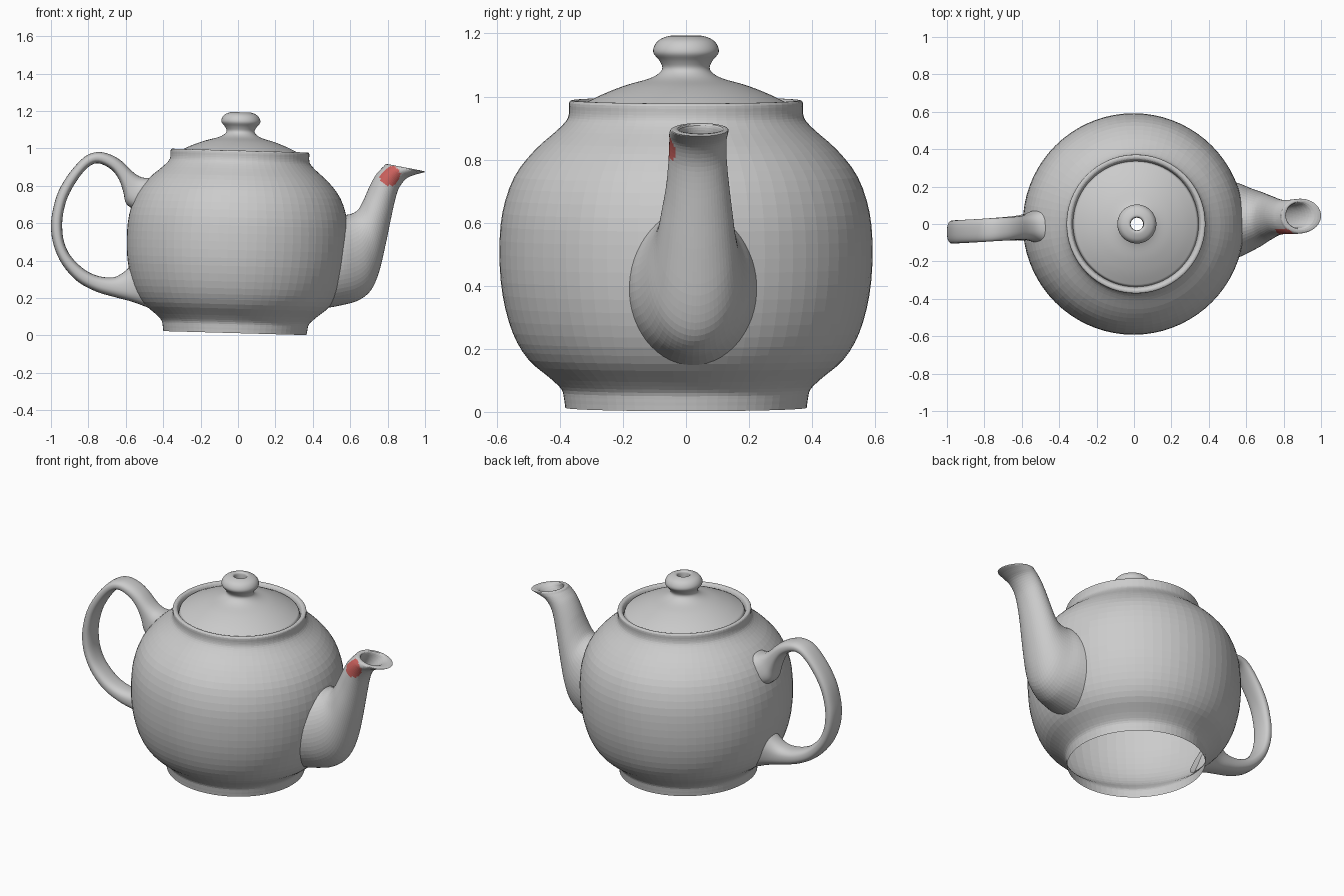
import bpy, bmesh
from math import sin, cos, pi, copysign
from mathutils import Vector, Matrix


def smooth_path(pts, steps):
    """Catmull-Rom interpolation of equal-length tuples."""
    out, n = [], len(pts)
    for i in range(n - 1):
        p0, p1, p2, p3 = (pts[max(0, min(n - 1, i + k))] for k in (-1, 0, 1, 2))
        for s in range(steps):
            t = s / steps
            out.append(tuple(0.5 * (2 * b + (c - a) * t + (2 * a - 5 * b + 4 * c - d) * t * t
                                    + (3 * b - a - 3 * c + d) * t ** 3)
                             for a, b, c, d in zip(p0, p1, p2, p3)))
    return out + [pts[-1]]


def skin(name, rings, smooth=True):
    """Join closed rings of points into an open shell."""
    bm = bmesh.new()
    loops = [[bm.verts.new(p) for p in r] for r in rings]
    n = len(loops[0])
    for a, b in zip(loops, loops[1:]):
        for i in range(n):
            j = (i + 1) % n
            bm.faces.new((a[i], a[j], b[j], b[i]))
    bmesh.ops.recalc_face_normals(bm, faces=bm.faces)
    me = bpy.data.meshes.new(name)
    bm.to_mesh(me)
    bm.free()
    for p in me.polygons:
        p.use_smooth = smooth
    ob = bpy.data.objects.new(name, me)
    bpy.context.collection.objects.link(ob)
    return ob


# The pot leans very slightly towards the spout
PIVOT = Vector((0, 0, 0.6))
LEAN = Matrix.Translation(PIVOT) @ Matrix.Rotation(0.028, 4, 'Y') @ Matrix.Translation(-PIVOT)


def lathe(name, profile, segs, steps, smooth=True):
    rings = [[LEAN @ Vector((r * cos(2 * pi * i / segs), r * sin(2 * pi * i / segs), z))
              for i in range(segs)] for r, z in smooth_path(profile, steps)]
    return skin(name, rings, smooth)


def tube(name, sections, segs, steps, power=1.0, smooth=True):
    """Sections: outer x, z, inner x, z, centre y, half width."""
    rings = []
    for x1, z1, x2, z2, y, w in smooth_path(sections, steps):
        ring = []
        for i in range(segs):
            c, s = cos(2 * pi * i / segs), sin(2 * pi * i / segs)
            c, s = (copysign(abs(v) ** power, v) for v in (c, s))
            ring.append(((x1 + x2) / 2 + c * (x1 - x2) / 2, y + s * w,
                         (z1 + z2) / 2 + c * (z1 - z2) / 2))
        rings.append(ring)
    return skin(name, rings, smooth)


# Body: open foot, round belly, collar and lid seat
lathe("body", [(0.383, 0.012), (0.387, 0.04), (0.395, 0.07), (0.43, 0.105), (0.50, 0.165),
               (0.55, 0.25), (0.582, 0.37), (0.592, 0.50), (0.583, 0.63), (0.545, 0.745),
               (0.48, 0.83), (0.41, 0.892), (0.379, 0.925), (0.371, 0.95), (0.371, 0.98),
               (0.362, 0.988), (0.348, 0.985), (0.34, 0.972), (0.336, 0.955)], 72, 3, False)

# Lid with knob and its steam hole
lathe("lid", [(0.336, 0.955), (0.33, 0.972), (0.315, 0.982), (0.26, 1.009), (0.19, 1.036),
              (0.12, 1.056), (0.087, 1.073), (0.075, 1.092), (0.085, 1.115), (0.103, 1.138),
              (0.101, 1.16), (0.085, 1.18), (0.055, 1.192), (0.038, 1.19), (0.034, 1.17),
              (0.034, 1.12)], 72, 4)

# Spout: flared root, curved neck, pouring lip, then the inside wall
spout = tube("spout", [
    (0.53, 0.645, 0.47, 0.145, 0.02, 0.215), (0.565, 0.644, 0.57, 0.165, 0.02, 0.195),
    (0.60, 0.648, 0.645, 0.188, 0.022, 0.17), (0.637, 0.667, 0.71, 0.24, 0.027, 0.147),
    (0.662, 0.705, 0.753, 0.335, 0.032, 0.128), (0.685, 0.755, 0.788, 0.48, 0.035, 0.113),
    (0.70, 0.79, 0.817, 0.62, 0.037, 0.101), (0.72, 0.83, 0.84, 0.725, 0.037, 0.094),
    (0.742, 0.865, 0.862, 0.79, 0.037, 0.091), (0.765, 0.89, 0.90, 0.838, 0.038, 0.091),
    (0.78, 0.905, 0.95, 0.86, 0.04, 0.093), (0.79, 0.916, 1.0, 0.874, 0.044, 0.09),
    (0.812, 0.908, 0.95, 0.88, 0.046, 0.068), (0.80, 0.87, 0.885, 0.83, 0.042, 0.064),
    (0.755, 0.79, 0.82, 0.72, 0.037, 0.064), (0.715, 0.66, 0.775, 0.58, 0.035, 0.064)],
    56, 4, 1.0, False)

# Red patch on the front of the spout
red = bpy.data.materials.new("red_patch")
red.diffuse_color = (0.6, 0.12, 0.11, 1)
clay = bpy.data.materials.new("grey_clay")
clay.diffuse_color = (0.8, 0.8, 0.8, 1)
spout.data.materials.append(clay)
spout.data.materials.append(red)
spot = Vector((0.81, -0.05, 0.855))
for p in spout.data.polygons:
    if (p.center - spot).length < 0.056 and p.center.y < -0.025:
        p.material_index = 1

# Handle: strap loop, wider where it joins the body
tube("handle", [
    (-0.42, 0.85, -0.53, 0.66, -0.01, 0.10), (-0.50, 0.842, -0.595, 0.70, -0.013, 0.078),
    (-0.555, 0.868, -0.613, 0.765, -0.018, 0.066), (-0.62, 0.93, -0.635, 0.83, -0.022, 0.062),
    (-0.68, 0.966, -0.675, 0.885, -0.026, 0.062), (-0.75, 0.98, -0.745, 0.92, -0.03, 0.062),
    (-0.82, 0.955, -0.80, 0.90, -0.034, 0.062), (-0.90, 0.87, -0.86, 0.83, -0.038, 0.062),
    (-0.96, 0.77, -0.91, 0.74, -0.041, 0.062), (-0.99, 0.67, -0.934, 0.655, -0.043, 0.062),
    (-1.0, 0.58, -0.94, 0.58, -0.043, 0.062), (-0.985, 0.48, -0.93, 0.50, -0.042, 0.062),
    (-0.94, 0.38, -0.895, 0.425, -0.04, 0.062), (-0.86, 0.29, -0.825, 0.355, -0.036, 0.062),
    (-0.76, 0.235, -0.75, 0.318, -0.03, 0.062), (-0.66, 0.205, -0.67, 0.31, -0.024, 0.064),
    (-0.56, 0.178, -0.62, 0.332, -0.018, 0.07), (-0.46, 0.14, -0.575, 0.37, -0.012, 0.09)],
    32, 4, 0.8)
